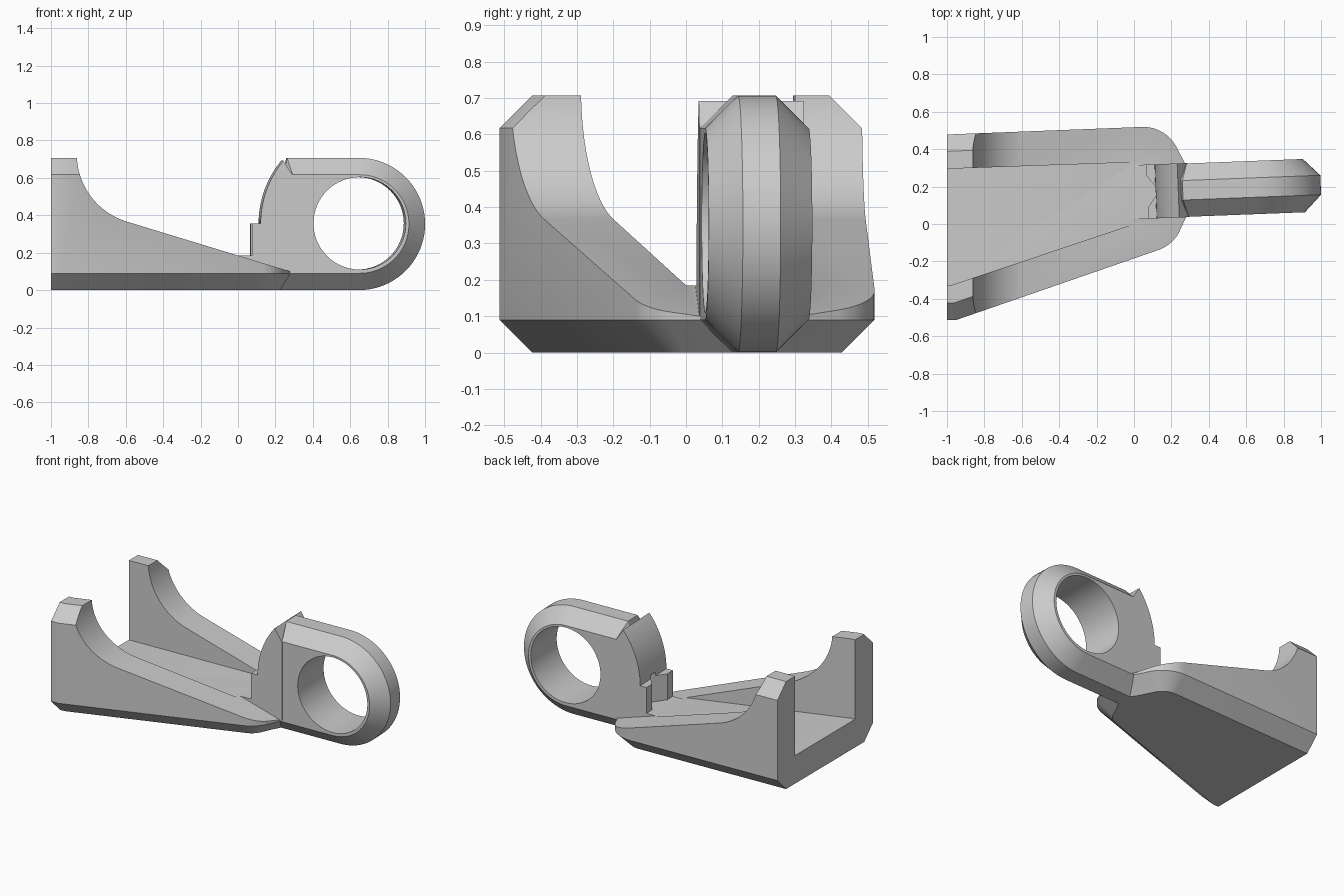
import bpy, bmesh
from math import sin, cos, pi, radians
from mathutils import Vector, Matrix

if "Cube" in bpy.data.objects:
    bpy.data.objects.remove(bpy.data.objects["Cube"])


def loft(name, rings):
    """Closed solid through equal-length rings of 3D points."""
    bm = bmesh.new()
    vs = [[bm.verts.new(p) for p in r] for r in rings]
    n = len(rings[0])
    for a, b in zip(vs, vs[1:]):
        for i in range(n):
            j = (i + 1) % n
            bm.faces.new((a[i], a[j], b[j], b[i]))
    bm.faces.new(vs[0][::-1])
    bm.faces.new(vs[-1])
    bmesh.ops.recalc_face_normals(bm, faces=bm.faces)
    me = bpy.data.meshes.new(name)
    bm.to_mesh(me)
    bm.free()
    ob = bpy.data.objects.new(name, me)
    bpy.context.collection.objects.link(ob)
    return ob


def prism_z(name, pts, z0, z1):
    return loft(name, [[(x, y, z) for x, y in pts] for z in (z0, z1)])


def prism_y(name, pts, y0, y1):
    return loft(name, [[(x, y, z) for x, z in pts] for y in (y0, y1)])


def arc(cx, cy, r, a0, a1, n):
    return [(cx + r * cos(radians(a0 + (a1 - a0) * i / n)),
             cy + r * sin(radians(a0 + (a1 - a0) * i / n))) for i in range(n + 1)]


def inset(pts, d):
    """Mitred inward offset of a counter-clockwise outline."""
    out = []
    for i, p in enumerate(pts):
        p, a, b = Vector(p), Vector(pts[i - 1]), Vector(pts[(i + 1) % len(pts)])
        e, f = (p - a).normalized(), (b - p).normalized()
        n1, n2 = Vector((-e.y, e.x)), Vector((-f.y, f.x))
        out.append(tuple(p + (n1 + n2) * d / (1 + n1.dot(n2))))
    return out


def boolean(ob, tool, op):
    m = ob.modifiers.new(op, 'BOOLEAN')
    m.operation, m.object, m.solver = op, tool, 'EXACT'
    dg = bpy.context.evaluated_depsgraph_get()
    me = bpy.data.meshes.new_from_object(ob.evaluated_get(dg))
    ob.modifiers.clear()
    ob.data = me
    bpy.data.objects.remove(tool)


H, C, FLOOR = 0.707, 0.09, 0.185

# Forked base: tapered plan outline with chamfered outer edges
plan = ([(-1.3, -0.513), (-0.95, -0.513)] + arc(0.065, 0.05, 0.2, -71.6, -30, 10)
        + [(0.28, 0.04), (0.33, 0.13), (0.33, 0.24), (0.28, 0.31)]
        + arc(0.05, 0.319, 0.2, 30, 92, 12) + [(-1.3, 0.467)])
base = loft("bracket", [[(x, y, z) for x, y in inset(plan, d)]
                        for z, d in ((0, C), (C, 0), (H - C, 0), (H, C))])

# Side profile: tall end posts, concave sweep, long slope
side = ([(-1, -0.1), (-1, 0.8), (-0.862, 0.8)]
        + arc(-0.485, 0.727, 0.377, 180, 253, 28) + [(0.4, 0.063), (0.4, -0.1)])
boolean(base, prism_y("side_cutter", side, -1, 1), 'INTERSECT')

# Channel between the side walls
channel = [(-1.2, -0.335), (-0.97, -0.325), (0.03, 0.01), (0.03, 0.331), (-1.2, 0.288)]
boolean(base, prism_z("channel_cutter", channel, FLOOR, 1), 'DIFFERENCE')

# Lug: rounded end with chamfered rims (local x measured from the hole axis)
R, W, HX = H / 2, 0.1425, 0.645


def lug_ring(y, d):
    r = R - d
    pts = [(-0.54, -r)] + arc(0, 0, r, -90, 90, 40) + [(-0.385 + d * 0.3, r)]
    return [(x, y, z + R) for x, z in pts]


lug = loft("lug", [lug_ring(y, d) for y, d in ((-W, C), (-0.052, 0), (0.052, 0), (W, C))])

# Full-width heel of the lug with a curved back and a step
heel_pts = ([(-0.65, 0.1), (-0.65, FLOOR), (-0.575, FLOOR), (-0.575, 0.355)]
            + arc(0, 0.355, 0.53, 180, 140.5, 14) + [(-0.355, 0.61), (-0.355, 0.1)])
heel = prism_y("heel", heel_pts, -W - 0.002, W + 0.002)
notch = [(-0.64, -0.17), (-0.51, 0), (-0.64, 0.17)]
boolean(heel, prism_z("notch_cutter", notch, FLOOR, 0.38), 'DIFFERENCE')
boolean(lug, heel, 'UNION')

# Pin hole
boolean(lug, prism_y("hole_cutter", arc(0, 0.357, 0.247, 0, 354.375, 63), -1, 1), 'DIFFERENCE')

# Turn the lug slightly and fuse it to the base
lug.data.transform(Matrix.Translation((HX, 0.195, 0)) @ Matrix.Rotation(radians(2.2), 4, 'Z'))
boolean(base, lug, 'UNION')

bpy.context.view_layer.objects.active = base
base.select_set(True)
bpy.ops.object.shade_smooth_by_angle(angle=radians(20))
